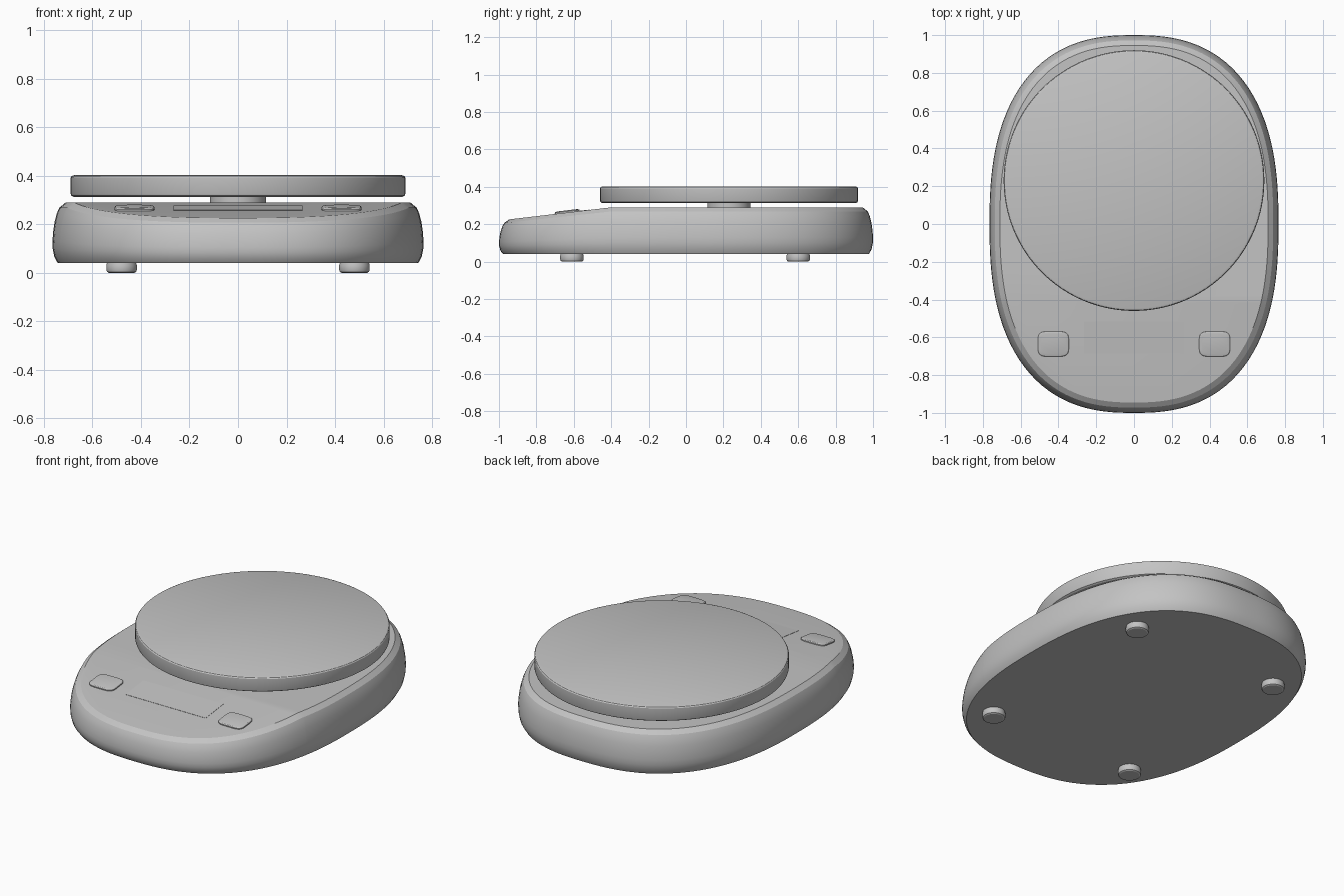
import bpy, bmesh
from math import sin, cos, pi, radians, atan2
from mathutils import Matrix

cube = bpy.data.objects.get("Cube")
if cube:
    bpy.data.objects.remove(cube, do_unlink=True)

grey = bpy.data.materials.new("light_grey")
grey.use_nodes = True
COLOUR = (0.55, 0.55, 0.55, 1)
grey.diffuse_color = COLOUR
grey.node_tree.nodes["Principled BSDF"].inputs["Base Color"].default_value = COLOUR

BASE, TOP, BREAK = 0.04, 0.29, -0.4   # underside, deck height, where the slope starts
SLOPE = 0.118


def deck(y):
    """Height of the top surface: flat, then sloping down to the front."""
    return TOP - max(0, BREAK - y) * SLOPE


def superellipse(a, b, power, count):
    pts = []
    for i in range(count):
        t = 2 * pi * i / count
        c, s = cos(t), sin(t)
        r = ((abs(c) ** power) + (abs(s) ** power)) ** (-1 / power)
        pts.append((a * r * c, b * r * s))
    return pts


def loft(bm, rings):
    """Skin a stack of (outline, z) rings and cap both ends."""
    loops = [[bm.verts.new((x, y, z)) for x, y in pts] for pts, z in rings]
    for low, high in zip(loops, loops[1:]):
        n = len(low)
        for i in range(n):
            j = (i + 1) % n
            bm.faces.new((low[i], low[j], high[j], high[i]))
    bm.faces.new(loops[0][::-1])
    bm.faces.new(loops[-1])


def finish(name, bm, matrix=Matrix(), angle=28):
    mesh = bpy.data.meshes.new(name)
    bmesh.ops.recalc_face_normals(bm, faces=bm.faces[:])
    bm.to_mesh(mesh)
    bm.free()
    mesh.materials.append(grey)
    obj = bpy.data.objects.new(name, mesh)
    obj.matrix_world = matrix
    bpy.context.collection.objects.link(obj)
    bpy.ops.object.select_all(action="DESELECT")
    obj.select_set(True)
    bpy.context.view_layer.objects.active = obj
    bpy.ops.object.shade_smooth_by_angle(angle=radians(angle))
    return obj


def stack(name, a, b, power, profile, matrix, count=64):
    """Solid from an outline and a profile of (inset, z) pairs."""
    bm = bmesh.new()
    loft(bm, [(superellipse(a - i, b - i, power, count), z) for i, z in profile])
    return finish(name, bm, matrix)


# Housing: rounded oval tub, its upper part bent down towards the front
bm = bmesh.new()
profile = [(0.022, 0.04), (0.008, 0.065), (0.001, 0.1), (0, 0.13), (0.003, 0.17),
           (0.009, 0.21), (0.018, 0.245), (0.028, 0.268), (0.055, 0.29)]
loft(bm, [(superellipse(0.765 - i, 1 - i, 2.5, 128), z) for i, z in profile])
bmesh.ops.bisect_plane(bm, geom=bm.verts[:] + bm.edges[:] + bm.faces[:],
                       plane_co=(0, BREAK, 0), plane_no=(0, 1, 0))
for v in bm.verts:
    v.co.z = BASE + (v.co.z - BASE) * (deck(v.co.y) - BASE) / (TOP - BASE)
finish("housing", bm, angle=24)

# Weighing platform and its post
centre = Matrix.Translation((0, 0.23, 0))
stack("platform", 0.69, 0.69, 2,
      [(0.012, 0.313), (0.003, 0.318), (0, 0.325), (0, 0.392), (0.004, 0.398), (0.014, 0.402)],
      centre, 128)
stack("platform_post", 0.115, 0.115, 2, [(0, 0.28), (0, 0.32)], centre)

# Buttons and feet, left and right
tilt = Matrix.Rotation(atan2(SLOPE, 1), 4, "X")
for side, x in (("left", 1), ("right", -1)):
    spot = Matrix.Translation((x * 0.427, -0.635, deck(-0.635)))
    stack(side + "_button", 0.082, 0.067, 4.5,
          [(0, -0.01), (0, 0.006), (0.004, 0.01), (0.014, 0.012)], spot @ tilt)
    for end, y in (("front", -0.61), ("back", 0.6)):
        stack(f"{end}_{side}_foot", 0.063, 0.063, 2,
              [(0.01, 0), (0.003, 0.004), (0, 0.012), (0, 0.03), (0.004, 0.045)],
              Matrix.Translation((x * 0.48, y, 0)), 40)

# Display window, almost flush with the sloping panel
bm = bmesh.new()
bmesh.ops.create_cube(bm, size=1)
bmesh.ops.scale(bm, vec=(0.53, 0.17, 0.003), verts=bm.verts[:])
finish("display", bm, Matrix.Translation((0, -0.6, deck(-0.6))) @ tilt)
